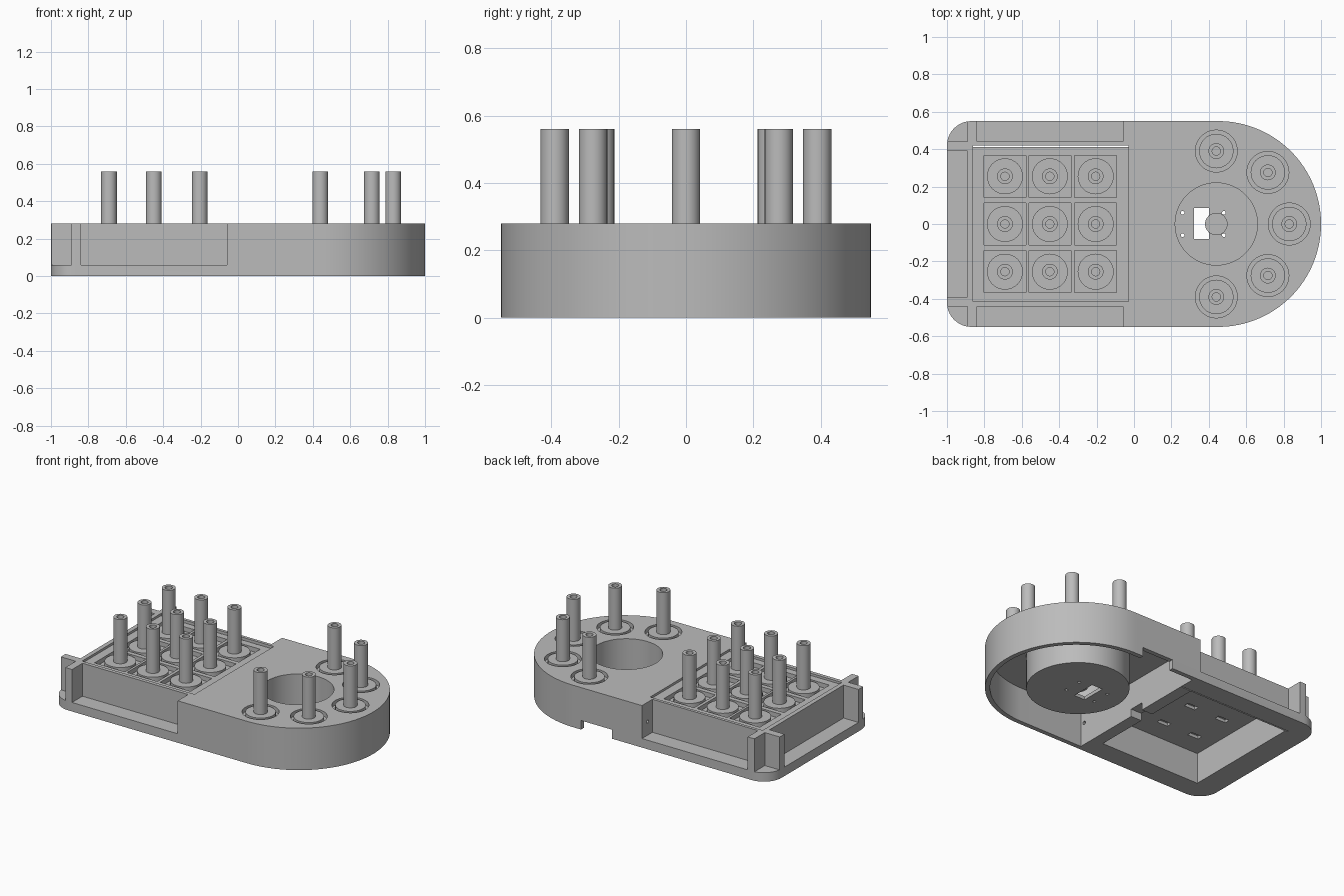
import bpy, bmesh, math
from mathutils import Matrix

cube = bpy.data.objects.get("Cube")
if cube:
    bpy.data.objects.remove(cube, do_unlink=True)

grey = bpy.data.materials.new("plain_grey")
grey.use_nodes = True
colour = (0.5, 0.5, 0.5, 1)
grey.diffuse_color = colour
grey.node_tree.nodes["Principled BSDF"].inputs["Base Color"].default_value = colour

TOP, POST_TOP, RIM = 0.28, 0.56, 0.55
DIAL_X = 0.44


def add_object(name, bm):
    bmesh.ops.recalc_face_normals(bm, faces=bm.faces)
    mesh = bpy.data.meshes.new(name)
    bm.to_mesh(mesh)
    bm.free()
    mesh.materials.append(grey)
    obj = bpy.data.objects.new(name, mesh)
    bpy.context.collection.objects.link(obj)
    return obj


def prism(name, outline, z0, z1):
    bm = bmesh.new()
    face = bm.faces.new([bm.verts.new((x, y, z0)) for x, y in outline])
    moved = bmesh.ops.extrude_face_region(bm, geom=[face])["geom"]
    verts = [v for v in moved if isinstance(v, bmesh.types.BMVert)]
    bmesh.ops.translate(bm, verts=verts, vec=(0, 0, z1 - z0))
    return add_object(name, bm)


def box(name, x0, x1, y0, y1, z0, z1):
    return prism(name, [(x0, y0), (x1, y0), (x1, y1), (x0, y1)], z0, z1)


def arc(cx, cy, r, start, end, steps):
    angles = [math.radians(start + (end - start) * i / steps) for i in range(steps + 1)]
    return [(cx + r * math.cos(a), cy + r * math.sin(a)) for a in angles]


def disc(name, x, y, r, z0, z1, steps=40):
    return prism(name, arc(x, y, r, 0, 360, steps)[:-1], z0, z1)


def lathe(name, profile, x, y, steps=32):
    bm = bmesh.new()
    verts = [bm.verts.new((r, 0, z)) for r, z in profile]
    edges = [bm.edges.new(pair) for pair in zip(verts, verts[1:])]
    bmesh.ops.spin(bm, geom=verts + edges, cent=(0, 0, 0), axis=(0, 0, 1),
                   angle=math.tau, steps=steps)
    bmesh.ops.remove_doubles(bm, verts=bm.verts, dist=0.0001)
    bmesh.ops.translate(bm, verts=bm.verts, vec=(x, y, 0))
    return add_object(name, bm)


def activate(obj):
    bpy.ops.object.select_all(action="DESELECT")
    obj.select_set(True)
    bpy.context.view_layer.objects.active = obj


def boolean(target, tool, operation="DIFFERENCE"):
    activate(target)
    mod = target.modifiers.new("cut", "BOOLEAN")
    mod.operation, mod.solver, mod.object = operation, "EXACT", tool
    bpy.ops.object.modifier_apply(modifier=mod.name)
    bpy.data.objects.remove(tool, do_unlink=True)


# Main body: round at one end, small corner radii at the other
outline = (arc(0.45, 0, RIM, -90, 90, 64) + arc(-0.87, 0.42, 0.13, 90, 180, 10)
           + arc(-0.87, -0.42, 0.13, 180, 270, 10))
body = prism("body", outline, 0, TOP)

# Hollow under the round end, then the dial cup hanging inside it
inner = arc(0.45, 0, RIM - 0.03, -90, 90, 64) + [(-0.02, 0.52), (-0.02, -0.52)]
boolean(body, prism("hollow", inner, -0.1, 0.23))
boolean(body, disc("dial_cup", DIAL_X, 0, 0.31, 0.002, 0.25, 64), "UNION")
boolean(body, disc("dial_well", DIAL_X, 0, 0.22, 0.025, 0.4, 64))
boolean(body, box("dial_slot", 0.32, 0.40, -0.08, 0.085, -0.1, 0.1))
for x in (0.26, 0.48):
    for y in (-0.06, 0.06):
        boolean(body, disc("dial_pin_hole", x, y, 0.01, -0.1, 0.1, 12))

# Open side bays and corner notches that leave crossing ribs
boolean(body, box("end_bay", -1.1, -0.89, -0.39, 0.39, 0.06, 0.4))
for s in (-1, 1):
    y0, y1 = sorted((s * 0.44, s * 0.7))
    boolean(body, box("side_bay", -0.84, -0.06, y0, y1, 0.06, 0.4))
    boolean(body, box("corner_notch", -1.1, -0.89, y0, y1, 0.06, 0.4))
    hole = disc("screw_hole", 0, 0, 0.012, -0.05, 0.05, 12)
    hole.data.transform(Matrix.Translation((-0.04, s * 0.49, 0.15))
                        @ Matrix.Rotation(math.pi / 2, 4, "Y"))
    boolean(body, hole)

# Key tray recess, underside pocket, narrow gap and cable notches
boolean(body, box("tray_recess", -0.86, -0.03, -0.415, 0.42, 0.265, 0.4))
boolean(body, box("under_pocket", -0.84, -0.10, -0.41, 0.41, -0.1, 0.205))
boolean(body, box("tray_gap", -0.86, -0.03, 0.413, 0.42, -0.1, 0.4))
boolean(body, box("wall_notch", 0.16, 0.39, 0.4, 0.7, -0.1, 0.06))
boolean(body, box("cable_notch", -0.15, 0.03, -0.05, 0.05, -0.1, 0.05))

# Nine keys, each in a square socket with a slot beneath
keys = [(x, y) for x in (-0.69, -0.45, -0.205) for y in (-0.255, 0, 0.255)]
for x, y in keys:
    boolean(body, box("socket", x - 0.112, x + 0.112, y - 0.112, y + 0.112, 0.235, 0.4))
    boolean(body, box("slot", x - 0.04, x + 0.04, y - 0.018, y + 0.018, 0.1, 0.225))

# Five round buttons around the dial, each in a ring groove
buttons = arc(DIAL_X, 0, 0.39, -90, 90, 4)
for x, y in buttons:
    boolean(body, disc("groove", x, y, 0.112, 0.25, 0.4))


def post(name, x, y, collar_r, z0, collar_top):
    # Hollow-topped tube standing on a round collar
    return lathe(name, [(0, z0), (collar_r, z0), (collar_r, collar_top),
                        (0.042, collar_top), (0.042, POST_TOP), (0.022, POST_TOP),
                        (0.022, POST_TOP - 0.1), (0, POST_TOP - 0.1)], x, y)


parts = [body]
for i, (x, y) in enumerate(keys):
    parts.append(post(f"key_post_{i + 1}", x, y, 0.096, 0.23, 0.265))
for i, (x, y) in enumerate(buttons):
    parts.append(post(f"button_post_{i + 1}", x, y, 0.092, 0.245, TOP))
parts.append(disc("dial_pin", DIAL_X, 0, 0.06, 0.01, 0.06))

for obj in parts:
    activate(obj)
    bpy.ops.object.shade_smooth_by_angle(angle=math.radians(30))
